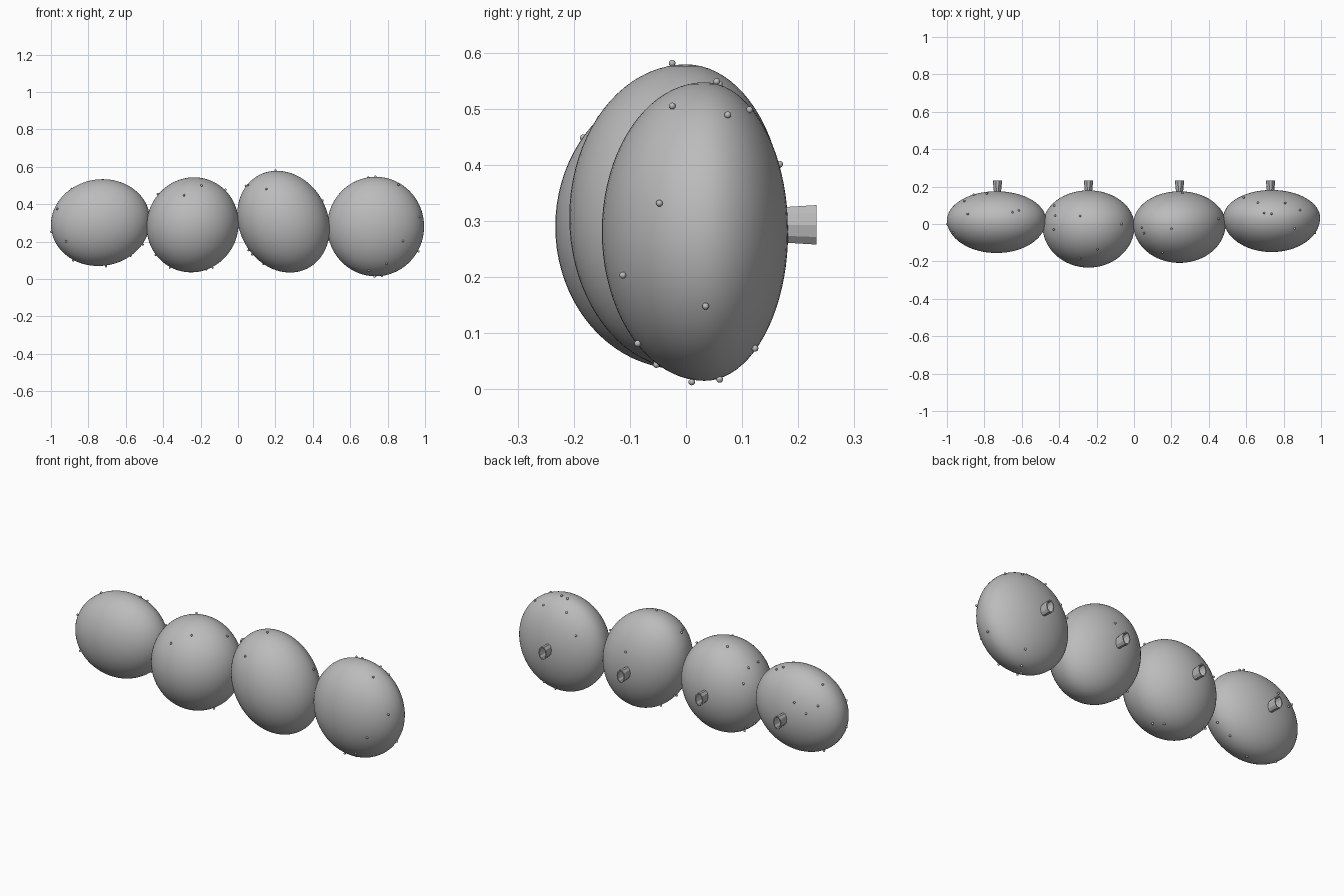
import bpy, bmesh, math
from mathutils import Vector

if "Cube" in bpy.data.objects:
    bpy.data.objects.remove(bpy.data.objects["Cube"])

grey = bpy.data.materials.new("stone_grey")
grey.diffuse_color = (0.5, 0.5, 0.5, 1)
grey.use_nodes = True
grey.node_tree.nodes["Principled BSDF"].inputs["Base Color"].default_value = grey.diffuse_color


def finish(bm, name, angle=None):
    bmesh.ops.recalc_face_normals(bm, faces=bm.faces[:])
    me = bpy.data.meshes.new(name)
    bm.to_mesh(me)
    bm.free()
    ob = bpy.data.objects.new(name, me)
    bpy.context.collection.objects.link(ob)
    me.materials.append(grey)
    if angle:
        bpy.ops.object.select_all(action='DESELECT')
        ob.select_set(True)
        bpy.context.view_layer.objects.active = ob
        bpy.ops.object.shade_smooth_by_angle(angle=math.radians(angle))
    return ob


def to_world(u, p):
    # unit sphere -> leaning ellipsoid with a deeper front half
    cx, cy, cz, hx, hz, front, back, lean = p
    w = math.sqrt(hx * hx - lean * lean)
    return Vector((cx + w * u.x + lean * u.z,
                   cy + u.y * (front if u.y < 0 else back),
                   cz + hz * u.z))


def to_unit(q, p):
    cx, cy, cz, hx, hz, front, back, lean = p
    z = (q[2] - cz) / hz
    y = q[1] - cy
    w = math.sqrt(hx * hx - lean * lean)
    return Vector(((q[0] - cx - lean * z) / w,
                   y / (front if y < 0 else back), z)).normalized()


# centre x, y, z; half width, half height; front depth, back depth; lean
pods = [
    (-0.735, 0.020, 0.302, 0.265, 0.232, 0.175, 0.155, 0.012),
    (-0.243, -0.010, 0.290, 0.246, 0.254, 0.223, 0.190, 0.008),
    (0.243, 0.000, 0.307, 0.247, 0.272, 0.208, 0.175, -0.035),
    (0.736, 0.033, 0.281, 0.259, 0.266, 0.183, 0.149, 0.000),
]
# rough spots of the tiny beads, pushed onto each pod's surface
beads_1 = [(-.895, .055, .49), (-.645, .065, .53), (-.61, .075, .51),
           (-.92, .13, .4), (-.86, .16, .35), (-.79, .17, .4),
           (-.98, -.05, .38), (-.985, 0, .255), (-.905, -.08, .21),
           (-.88, .03, .1), (-.705, .02, .065), (-.565, .05, .115), (-.5, .03, .18)]
beads_2 = [(-.29, -.185, .45), (-.195, -.135, .5), (-.065, 0, .48),
           (-.435, .05, .46), (-.29, .045, .54), (-.435, -.03, .46),
           (-.445, .11, .39), (-.44, .02, .13), (-.41, .05, .1),
           (-.365, 0, .06), (-.165, .03, .035), (-.135, -.02, .06)]
beads_3 = [(.2, -.025, .585), (.15, -.155, .485), (.05, -.05, .505),
           (.04, -.02, .5), (.47, .03, .43), (.26, .165, .4),
           (.045, .02, .145), (.065, -.03, .12), (.13, .03, .07), (.495, .02, .21)]
beads_4 = [(.695, .06, .55), (.735, .055, .553), (.89, .075, .492),
           (.86, -.025, .507), (.81, .115, .503), (.66, .118, .503),
           (.56, .16, .415), (.97, -.048, .332), (.885, -.115, .202),
           (.97, .035, .145), (.73, .01, .009), (.77, .06, .018),
           (.7, -.055, .038), (.8, -.1, .058), (.8, .126, .066)]


def pod(name, p):
    bm = bmesh.new()
    bmesh.ops.create_uvsphere(bm, u_segments=64, v_segments=40, radius=1)
    for v in bm.verts:
        v.co = to_world(v.co, p)
    finish(bm, name, 60)


def beads(name, p, spots):
    bm = bmesh.new()
    for s in spots:
        u = to_unit(s, p)
        pos = to_world(u, p)
        out = (to_world(u * 1.02, p) - pos).normalized()
        made = bmesh.ops.create_uvsphere(bm, u_segments=10, v_segments=8, radius=0.006)
        bmesh.ops.translate(bm, verts=made["verts"], vec=pos + out * 0.004)
    finish(bm, name, 60)


def stub(name, x):
    # flared oval hollow tube on the back: (y, half width, half height)
    rings = [(0.14, 0.016, 0.031), (0.233, 0.025, 0.037),
             (0.233, 0.019, 0.031), (0.14, 0.011, 0.026)]
    n = 10
    bm = bmesh.new()
    loops = [[bm.verts.new((x + rx * math.cos(2 * math.pi * i / n), y,
                            0.293 + rz * math.sin(2 * math.pi * i / n)))
              for i in range(n)] for y, rx, rz in rings]
    for k in range(4):
        a, b = loops[k], loops[(k + 1) % 4]
        for i in range(n):
            j = (i + 1) % n
            bm.faces.new((a[i], a[j], b[j], b[i]))
    finish(bm, name)


for i, (p, spots) in enumerate(zip(pods, (beads_1, beads_2, beads_3, beads_4)), 1):
    pod(f"pod_{i}", p)
    beads(f"beads_{i}", p, spots)
    stub(f"back_stub_{i}", -0.73 + (i - 1) * 0.4867)
